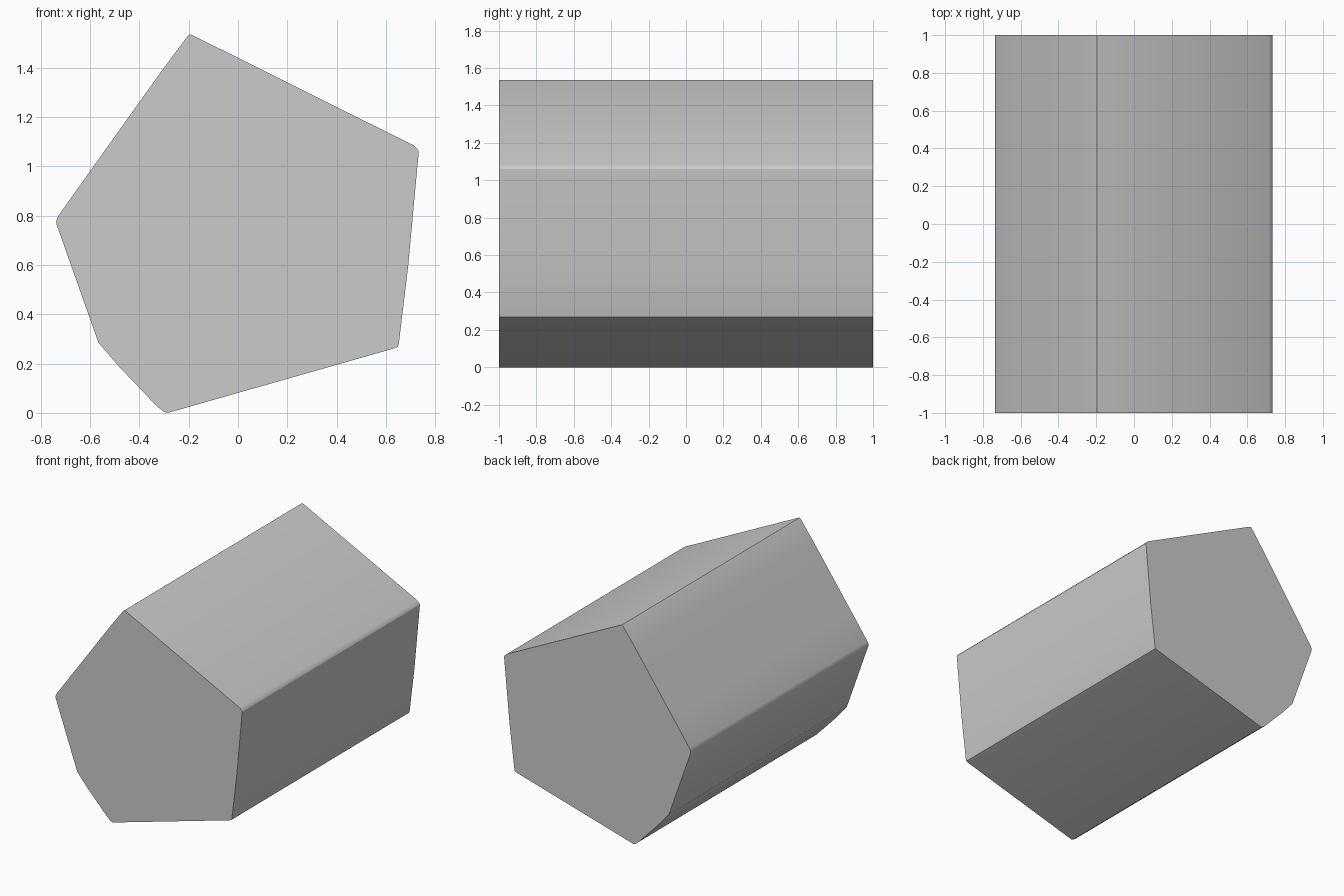
import bpy, bmesh

if "Cube" in bpy.data.objects:
    bpy.data.objects.remove(bpy.data.objects["Cube"])

# Cross-section (x, z): irregular pentagon with one broken corner and worn edges
profile = [
    (-0.285, 0.0), (0.635, 0.262), (0.648, 0.268), (0.652, 0.28),
    (0.69, 0.595), (0.733, 1.06), (0.728, 1.07), (0.712, 1.085),
    (-0.185, 1.532), (-0.195, 1.535), (-0.205, 1.527),
    (-0.30, 1.4), (-0.60, 0.98), (-0.728, 0.80), (-0.737, 0.78), (-0.736, 0.765),
    (-0.566, 0.285), (-0.48, 0.185), (-0.327, 0.025), (-0.30, 0.004),
]

# Straight prism swept along y
bm = bmesh.new()
front = bm.faces.new([bm.verts.new((x, -1, z)) for x, z in profile])
swept = bmesh.ops.extrude_face_region(bm, geom=[front], use_keep_orig=True)
verts = [g for g in swept["geom"] if isinstance(g, bmesh.types.BMVert)]
bmesh.ops.translate(bm, verts=verts, vec=(0, 2, 0))
bmesh.ops.recalc_face_normals(bm, faces=bm.faces)

mesh = bpy.data.meshes.new("stone_block")
bm.to_mesh(mesh)
bm.free()
block = bpy.data.objects.new("stone_block", mesh)
bpy.context.collection.objects.link(block)

# Soft worn edges, crisp end caps
bpy.context.view_layer.objects.active = block
block.select_set(True)
bpy.ops.object.shade_smooth_by_angle(angle=0.5)
